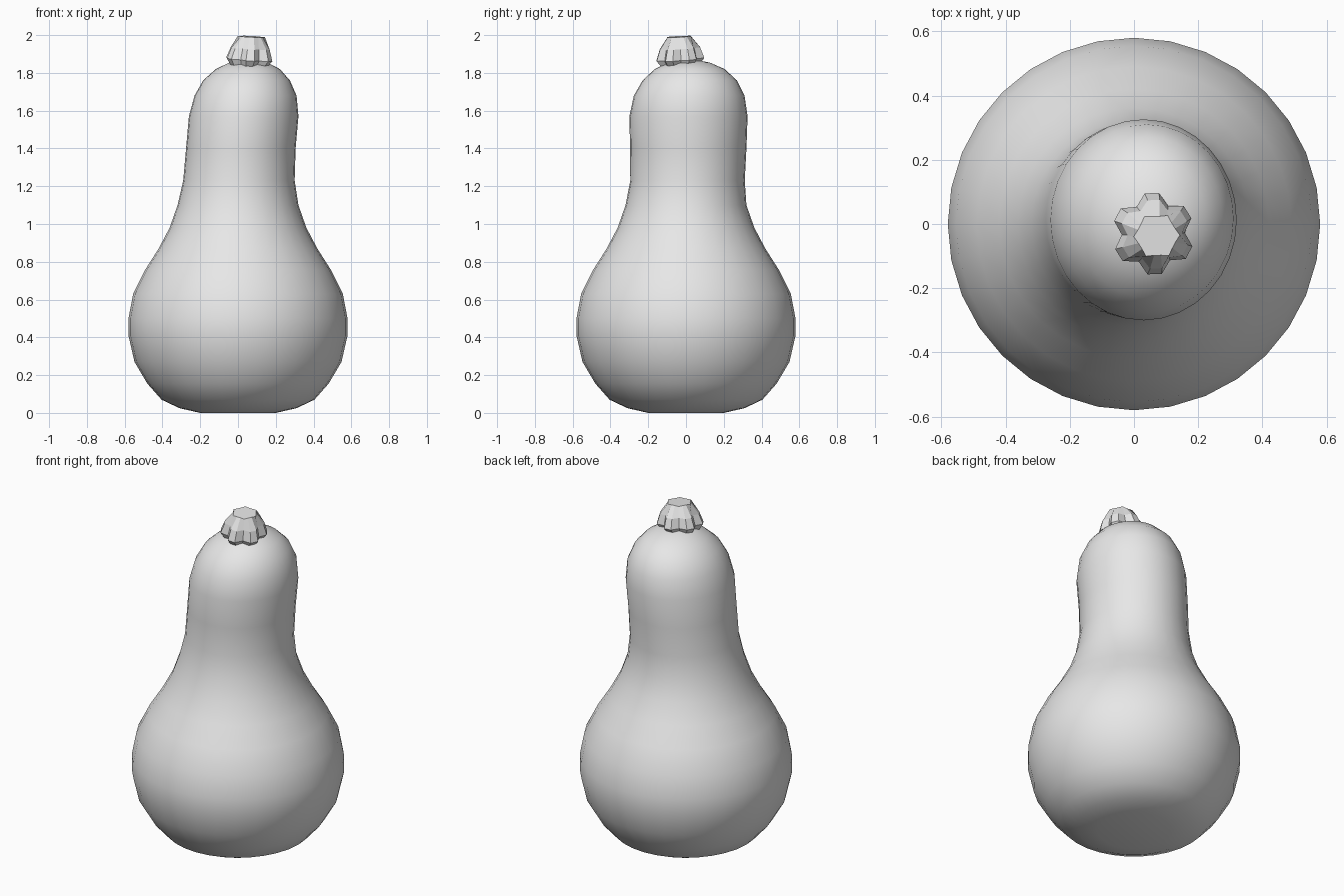
import bpy
import bmesh
import math

cube = bpy.data.objects.get("Cube")
if cube:
    bpy.data.objects.remove(cube, do_unlink=True)


def make_material(name, colour):
    mat = bpy.data.materials.new(name)
    mat.use_nodes = True
    mat.diffuse_color = colour
    mat.node_tree.nodes["Principled BSDF"].inputs["Base Color"].default_value = colour
    return mat


def loft(name, rings, material):
    """Bridge equal-length rings of points and close both ends."""
    bm = bmesh.new()
    loops = [[bm.verts.new(point) for point in ring] for ring in rings]
    count = len(loops[0])
    for low, high in zip(loops, loops[1:]):
        for i in range(count):
            j = (i + 1) % count
            bm.faces.new((low[i], low[j], high[j], high[i]))
    bm.faces.new(list(reversed(loops[0])))
    bm.faces.new(loops[-1])
    bmesh.ops.recalc_face_normals(bm, faces=bm.faces)
    mesh = bpy.data.meshes.new(name)
    bm.to_mesh(mesh)
    bm.free()
    mesh.materials.append(material)
    obj = bpy.data.objects.new(name, mesh)
    bpy.context.collection.objects.link(obj)
    return obj


def ellipse(z, rx, ry, cx, cy, sides=32):
    angles = [math.tau * i / sides for i in range(sides)]
    return [(cx + rx * math.cos(a), cy + ry * math.sin(a), z) for a in angles]


grey = make_material("plain grey", (0.8, 0.8, 0.8, 1.0))

# Round lower body: height, radius
belly = [(0, 0.2), (0.025, 0.31), (0.07, 0.405), (0.155, 0.48), (0.27, 0.548),
         (0.41, 0.58), (0.5, 0.58), (0.63, 0.555), (0.76, 0.49), (0.87, 0.42),
         (0.98, 0.362), (1.1, 0.32)]
# Leaning neck: height, radius x, radius y, centre x, centre y
neck = [(1.23, 0.295, 0.303, 0.005, 0.008),
        (1.4, 0.29, 0.308, 0.015, 0.012),
        (1.57, 0.29, 0.313, 0.03, 0.013),
        (1.68, 0.27, 0.293, 0.04, 0.017),
        (1.76, 0.23, 0.25, 0.045, 0.02),
        (1.82, 0.17, 0.185, 0.052, 0.02),
        (1.855, 0.1, 0.11, 0.055, 0.015),
        (1.87, 0.03, 0.03, 0.055, 0.01)]
rings = [ellipse(z, r, r, 0, 0) for z, r in belly]
rings += [ellipse(*row) for row in neck]
body = loft("gourd_body", rings, grey)

bpy.ops.object.select_all(action="DESELECT")
bpy.context.view_layer.objects.active = body
body.select_set(True)
bpy.ops.object.shade_smooth_by_angle(angle=math.radians(60))


# Six-lobed faceted stem, tilted towards the front and its left
def lobed_ring(z, notch, lobe, cx, cy, tilt, lobes=6):
    points = []
    for k in range(lobes):
        for offset, radius in ((0, notch), (20, lobe), (40, lobe)):
            a = math.radians(2 + k * 360 / lobes + offset)
            x, y = radius * math.cos(a), radius * math.sin(a)
            points.append((cx + x, cy + y, z + tilt * (y - x)))
    return points


top_edge = 0.07 * math.cos(math.radians(30)) / math.cos(math.radians(10))
stem = loft("stem", [
    lobed_ring(1.835, 0.08, 0.1, 0.055, -0.03, 0.07),
    lobed_ring(1.872, 0.098, 0.128, 0.06, -0.03, 0.07),
    lobed_ring(1.93, 0.085, 0.108, 0.065, -0.032, 0.06),
    lobed_ring(1.992, 0.072, top_edge, 0.071, -0.037, 0.05),
], grey)
